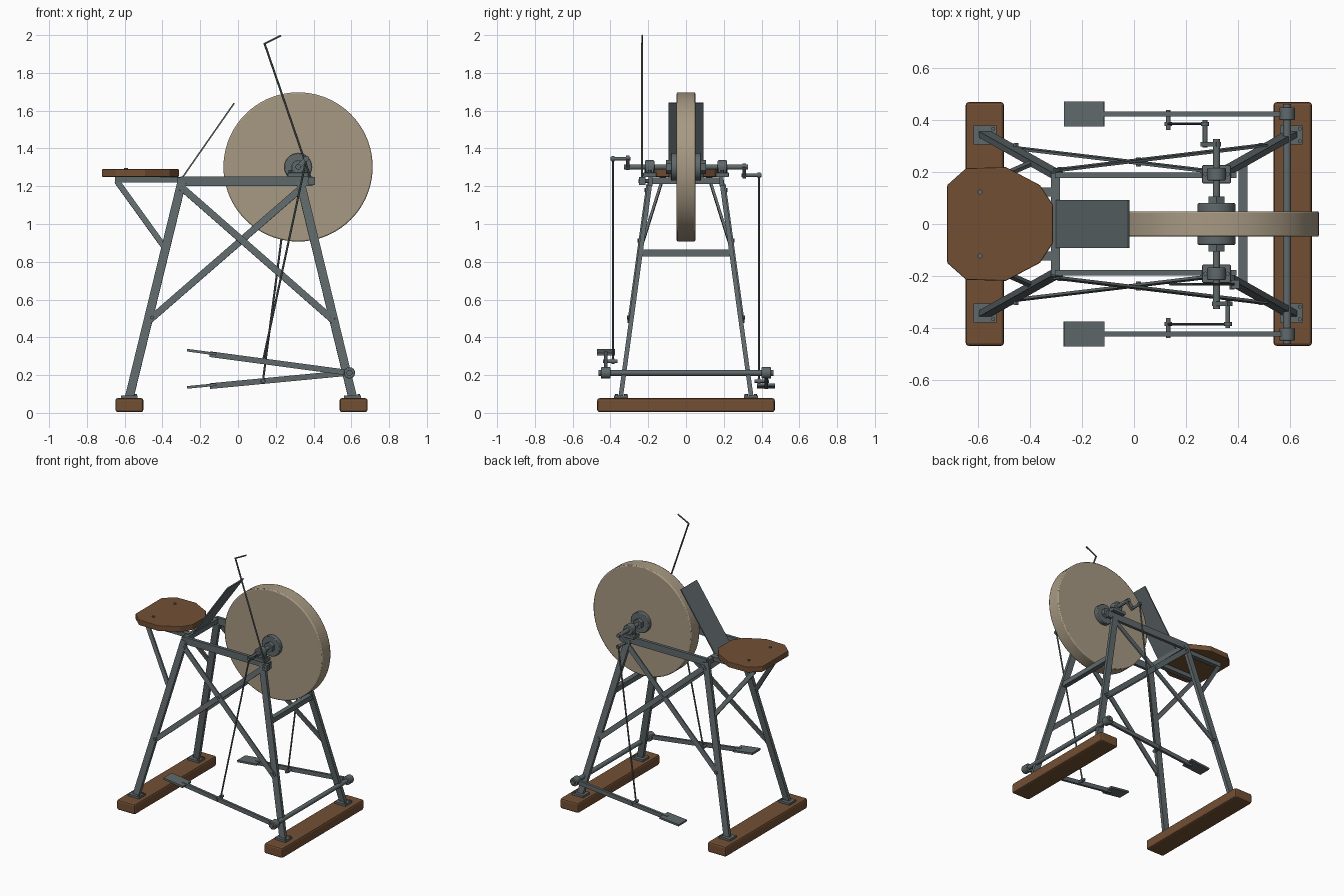
import bpy, bmesh, math
from mathutils import Vector, Matrix

if "Cube" in bpy.data.objects:
    bpy.data.objects.remove(bpy.data.objects["Cube"])


def material(name, col):
    m = bpy.data.materials.new(name)
    m.diffuse_color = (*col, 1)
    m.use_nodes = True
    m.node_tree.nodes["Principled BSDF"].inputs["Base Color"].default_value = m.diffuse_color
    return m


WOOD = material("brown wood", (0.17, 0.078, 0.034))
STONE = material("sandstone", (0.39, 0.32, 0.225))
METAL = material("grey iron", (0.115, 0.14, 0.147))


def finish(name, bm, mat, bevel=0, smooth=False):
    bmesh.ops.recalc_face_normals(bm, faces=bm.faces)
    me = bpy.data.meshes.new(name)
    bm.to_mesh(me)
    bm.free()
    me.materials.append(mat)
    ob = bpy.data.objects.new(name, me)
    bpy.context.collection.objects.link(ob)
    if bevel:
        b = ob.modifiers.new("bevel", 'BEVEL')
        b.width, b.segments, b.limit_method = bevel, 2, 'ANGLE'
    if smooth:
        bpy.ops.object.select_all(action='DESELECT')
        ob.select_set(True)
        bpy.context.view_layer.objects.active = ob
        bpy.ops.object.shade_smooth_by_angle(angle=math.radians(35))
    return ob


def box(name, c, size, mat=METAL, bevel=0):
    bm = bmesh.new()
    bmesh.ops.create_cube(bm, size=1, matrix=Matrix.Translation(c) @ Matrix.Diagonal((*size, 1)))
    return finish(name, bm, mat, bevel)


def bar(name, a, b, w, t, n=(0, 1, 0), mat=METAL, bevel=0):
    """Flat bar from a to b; thickness t lies along n, width w across it."""
    a, b = Vector(a), Vector(b)
    z = (b - a).normalized()
    x = Vector(n).cross(z).normalized()
    y = z.cross(x)
    rot = Matrix((x, y, z)).transposed().to_4x4()
    bm = bmesh.new()
    bmesh.ops.create_cube(bm, size=1, matrix=Matrix.Translation((a + b) / 2) @ rot
                          @ Matrix.Diagonal((w, t, (b - a).length, 1)))
    return finish(name, bm, mat, bevel)


def rod(name, a, b, r, seg=16, mat=METAL, bevel=0):
    a, b = Vector(a), Vector(b)
    d = b - a
    rot = d.to_track_quat('Z', 'Y').to_matrix().to_4x4()
    bm = bmesh.new()
    bmesh.ops.create_cone(bm, cap_ends=True, segments=seg, radius1=r, radius2=r, depth=d.length,
                          matrix=Matrix.Translation((a + b) / 2) @ rot)
    return finish(name, bm, mat, bevel, seg > 8)


AX, AZ = 0.318, 1.302      # axle position
SX, SZ = 0.59, 0.212       # pedal shaft position

# wooden feet
box("left_foot", (-0.575, 0, 0.041), (0.148, 0.94, 0.074), WOOD, 0.012)
box("right_foot", (0.612, 0, 0.041), (0.148, 0.94, 0.074), WOOD, 0.012)

# grindstone, axle and clamping flanges
rod("grindstone", (AX, -0.049, AZ), (AX, 0.049, AZ), 0.395, 72, STONE, 0.007)
rod("axle", (AX, -0.328, AZ), (AX, 0.328, AZ), 0.014)

# wooden seat from half an outline
half = [(-0.313, 0.075), (-0.363, 0.15), (-0.493, 0.219), (-0.647, 0.215), (-0.72, 0.15)]
bm = bmesh.new()
f = bm.faces.new([bm.verts.new((x, y, 1.25)) for x, y in half + [(x, -y) for x, y in half[::-1]]])
top = bmesh.ops.extrude_face_region(bm, geom=[f])["geom"]
bmesh.ops.translate(bm, vec=(0, 0, 0.04), verts=[v for v in top if isinstance(v, bmesh.types.BMVert)])
finish("seat", bm, WOOD, 0.004)

# cross bars and splash plate
box("top_cross_bar", (-0.302, 0, 1.228), (0.035, 0.39, 0.034))
box("rear_cross_bar", (0.42, 0, 0.846), (0.035, 0.47, 0.036))
bar("splash_plate", (-0.302, 0, 1.235), (-0.02, 0, 1.64), 0.184, 0.008, (1, 0, -0.7))

# pedal shaft
rod("pedal_shaft", (SX, -0.462, SZ), (SX, 0.462, SZ), 0.016)

for s, side in ((-1, "front"), (1, "back")):
    n = (0, 1, s * 0.137)          # normal of the leaning side frame

    def P(x, z, off=0):            # point on the leaning side frame
        return (x, s * (0.19 + 0.137 * (1.22 - z) + off), z)

    # legs, foot plates and bolts
    for tag, xt, xb in (("left", -0.297, -0.575), ("right", 0.329, 0.606)):
        bar(f"{side}_{tag}_leg", P(xt, 1.225), P(xb, 0.085), 0.046, 0.024, n)
        box(f"{side}_{tag}_foot_plate", (xb, s * 0.343, 0.085), (0.088, 0.074, 0.016))
        for dy in (-0.024, 0.024):
            rod(f"{side}_{tag}_foot_bolt", (xb + 0.033, s * 0.343 + dy, 0.09),
                (xb + 0.033, s * 0.343 + dy, 0.1), 0.008, 6)
    # top rail
    box(f"{side}_top_rail", (0.045, s * 0.188, 1.226), (0.70, 0.022, 0.05))
    # crossed braces with bolts
    bar(f"{side}_brace_down", P(-0.30, 1.195, 0.014), P(0.505, 0.49, 0.014), 0.036, 0.01, n)
    bar(f"{side}_brace_up", P(0.33, 1.185, 0.004), P(-0.47, 0.49, 0.004), 0.036, 0.01, n)
    for x, z in ((0.017, 0.912), (-0.285, 1.18), (0.49, 0.505), (-0.455, 0.505)):
        rod(f"{side}_brace_bolt", P(x, z, -0.01), P(x, z, 0.024), 0.011, 6)

    # seat support arm, strut and bolt
    box(f"{side}_seat_arm", (-0.475, s * 0.123, 1.234), (0.35, 0.034, 0.03))
    bar(f"{side}_seat_strut", (-0.64, s * 0.128, 1.225), (-0.388, s * 0.238, 0.875), 0.03, 0.014, n)
    rod(f"{side}_seat_bolt", (-0.593, s * 0.123, 1.22), (-0.593, s * 0.123, 1.296), 0.01, 8)

    # flange, nut and bearing
    rod(f"{side}_flange", (AX, s * 0.045, AZ), (AX, s * 0.08, AZ), 0.073, 32, METAL, 0.004)
    rod(f"{side}_hub_nut", (AX, s * 0.07, AZ), (AX, s * 0.106, AZ), 0.036, 6)
    box(f"{side}_bearing_base", (AX, s * 0.192, 1.26), (0.11, 0.07, 0.024), METAL, 0.004)
    box(f"{side}_bearing_block", (AX, s * 0.192, 1.285), (0.07, 0.042, 0.04))
    rod(f"{side}_bearing", (AX, s * 0.168, AZ), (AX, s * 0.216, AZ), 0.036, 24, METAL, 0.004)
    for dx in (-0.043, 0.043):
        rod(f"{side}_bearing_bolt", (AX + dx, s * 0.192, 1.27), (AX + dx, s * 0.192, 1.285), 0.009, 6)

    # crank arm and pin, half a turn apart on each side
    px, pz = AX - s * 0.044, AZ - s * 0.044
    ex, ez = -s * 0.008, -s * 0.008
    bar(f"{side}_crank_arm", (AX - ex, s * 0.308, AZ - ez), (px + ex, s * 0.308, pz + ez), 0.026, 0.018)
    rod(f"{side}_crank_pin", (px, s * 0.295, pz), (px, s * 0.4, pz), 0.009)
    rod(f"{side}_crank_eye", (px, s * 0.378, pz), (px, s * 0.394, pz), 0.015)

    # treadle: arm, plate, collar, joint and connecting rod
    tz = 0.327 if s < 0 else 0.13          # height of the pedal tip
    d = Vector((-0.27 - SX, 0, tz - SZ))
    hub = Vector((SX, s * 0.424, SZ))
    lift = Vector((0, 0, 0.005))
    bar(f"{side}_pedal_arm", hub, hub + d * 0.86, 0.03, 0.018)
    bar(f"{side}_pedal", hub + d * 0.82 + lift, hub + d + lift, 0.014, 0.095)
    rod(f"{side}_pedal_collar", (SX, s * 0.4, SZ), (SX, s * 0.45, SZ), 0.03, 24, METAL, 0.004)
    jx = 0.132
    jz = SZ + d.z * (jx - SX) / d.x
    rod(f"{side}_joint_pin", (jx, s * 0.362, jz), (jx, s * 0.44, jz), 0.009)
    rod(f"{side}_joint_eye", (jx, s * 0.378, jz), (jx, s * 0.394, jz), 0.014)
    rod(f"{side}_connecting_rod", (jx, s * 0.386, jz), (px, s * 0.386, pz), 0.0055, 10)

# water can holder: clamp, long rod and hooked end
box("holder_clamp", (0.39, -0.232, 1.228), (0.034, 0.034, 0.042))
rod("holder_bolt", (0.378, -0.18, 1.228), (0.378, -0.252, 1.228), 0.01, 8)
rod("holder_rod", (0.39, -0.232, 1.228), (0.14, -0.232, 1.957), 0.0055, 10)
rod("holder_hook", (0.138, -0.232, 1.953), (0.228, -0.232, 1.998), 0.005, 10)
